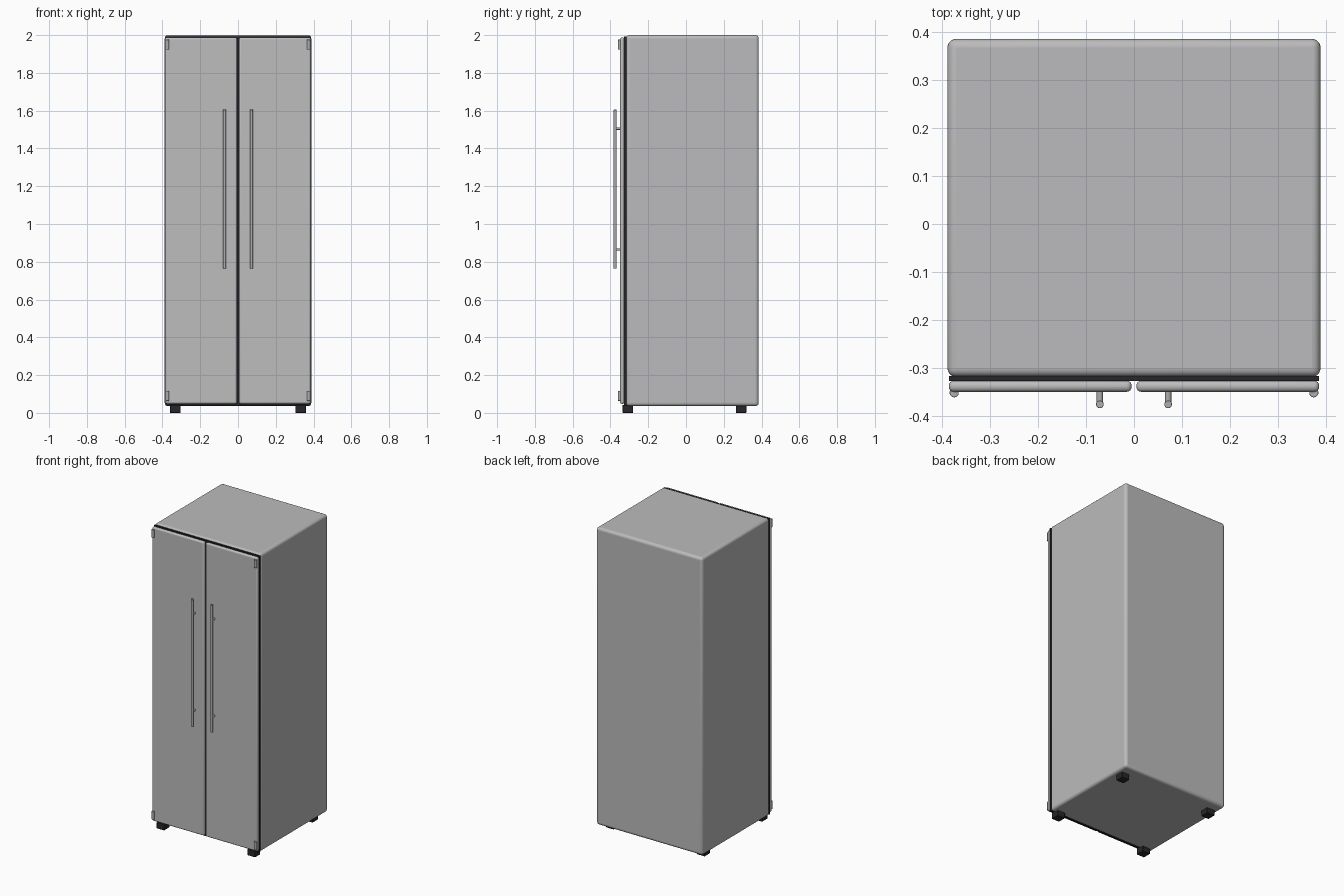
import bpy, math

if "Cube" in bpy.data.objects:
    bpy.data.objects.remove(bpy.data.objects["Cube"])


def material(name, rgb):
    m = bpy.data.materials.new(name)
    m.diffuse_color = (*rgb, 1.0)
    m.use_nodes = True
    m.node_tree.nodes["Principled BSDF"].inputs["Base Color"].default_value = m.diffuse_color
    return m


STEEL = material("cabinet grey", (0.50, 0.50, 0.51))
DOOR = material("door steel", (0.52, 0.51, 0.52))
METAL = material("handle metal", (0.42, 0.42, 0.43))
RUBBER = material("black rubber", (0.02, 0.02, 0.025))


def finish(o, name, mat, bevel, segments):
    o.name = name
    o.data.materials.append(mat)
    if bevel:
        b = o.modifiers.new("round", 'BEVEL')
        b.width = bevel
        b.segments = segments
        b.limit_method = 'ANGLE'
        b.angle_limit = math.radians(40)
    bpy.ops.object.shade_smooth_by_angle(angle=math.radians(40))
    return o


def box(name, lo, hi, mat, bevel=0, segments=4):
    bpy.ops.mesh.primitive_cube_add(size=1, location=[(a + b) / 2 for a, b in zip(lo, hi)])
    o = bpy.context.object
    o.scale = [b - a for a, b in zip(lo, hi)]
    bpy.ops.object.transform_apply(location=False, rotation=False, scale=True)
    return finish(o, name, mat, bevel, segments)


def rod(name, loc, r, length, mat, bevel=0, along_y=False):
    bpy.ops.mesh.primitive_cylinder_add(
        vertices=24, radius=r, depth=length, location=loc,
        rotation=(math.pi / 2 if along_y else 0, 0, 0))
    return finish(bpy.context.object, name, mat, bevel, 2)


# Cabinet and the dark seal between cabinet and doors
box("cabinet", (-0.388, -0.318, 0.036), (0.388, 0.385, 2.0), STEEL, 0.018, 5)
box("door_seal", (-0.385, -0.327, 0.04), (0.385, -0.316, 1.992), RUBBER)

for side, s in (("left", -1), ("right", 1)):
    # Door
    x0, x1 = sorted((s * 0.005, s * 0.385))
    box(side + "_door", (x0, -0.349, 0.048), (x1, -0.326, 1.988), DOOR, 0.010, 4)

    # Bar handle on two posts
    rod(side + "_handle", (s * 0.071, -0.375, 1.185), 0.008, 0.84, METAL, 0.001)
    for level, z in (("lower", 0.865), ("upper", 1.505)):
        rod(f"{side}_{level}_handle_post", (s * 0.071, -0.359, z), 0.0065, 0.032, METAL, 0, True)

    # Hinge barrels at the outer door corners
    for level, z in (("lower", 0.09), ("upper", 1.95)):
        rod(f"{side}_{level}_hinge", (s * 0.374, -0.351, z), 0.0095, 0.052, METAL, 0.001)

    # Feet
    for end, y in (("front", -0.308), ("back", 0.292)):
        box(f"{side}_{end}_foot", (s * 0.332 - 0.028, y - 0.028, 0),
            (s * 0.332 + 0.028, y + 0.028, 0.042), RUBBER, 0.003, 2)
